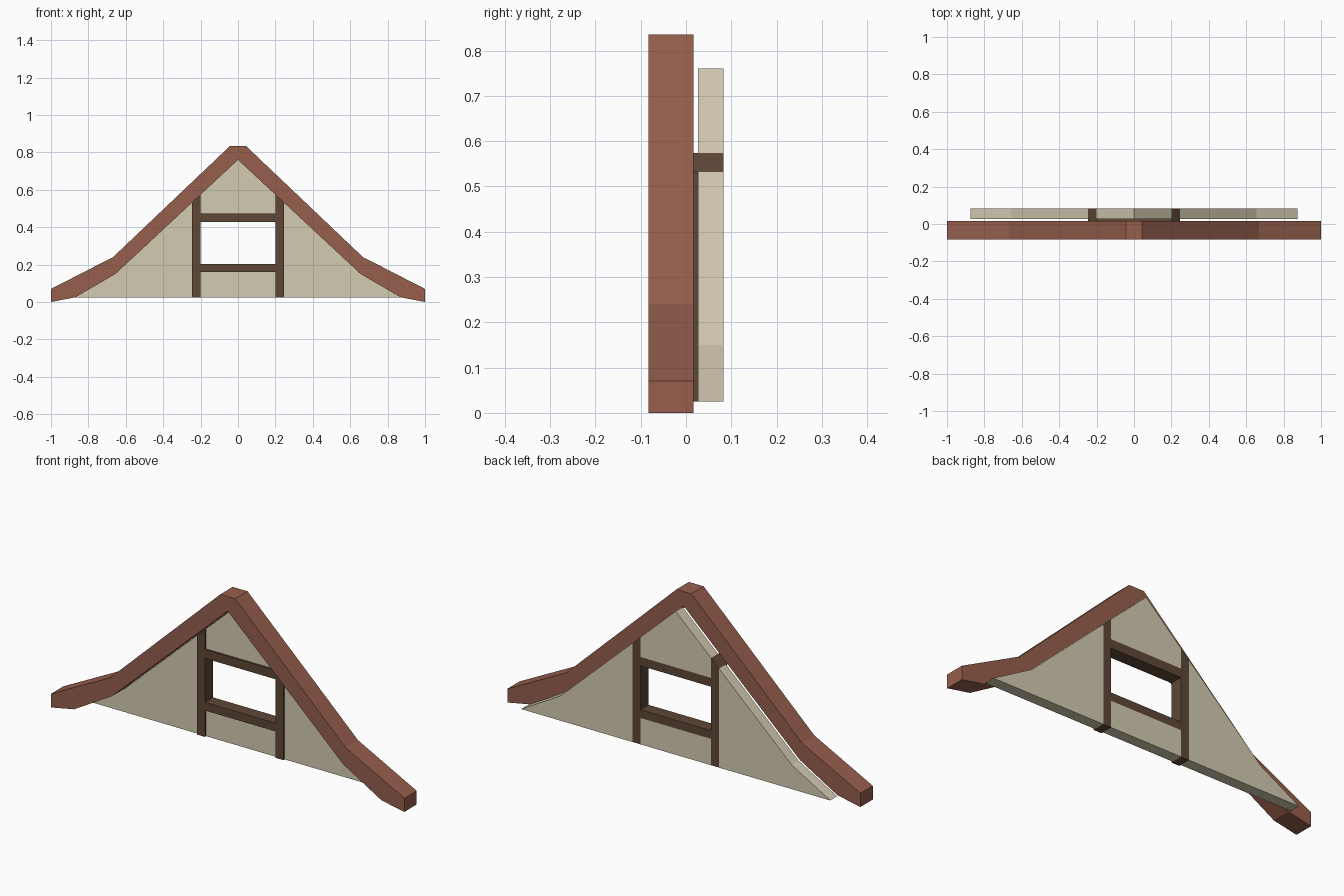
import bpy
import bmesh

cube = bpy.data.objects.get("Cube")
if cube:
    bpy.data.objects.remove(cube, do_unlink=True)


def make_material(name, rgb):
    mat = bpy.data.materials.new(name)
    mat.use_nodes = True
    colour = (*rgb, 1.0)
    mat.diffuse_color = colour
    mat.node_tree.nodes["Principled BSDF"].inputs["Base Color"].default_value = colour
    return mat


red_wood = make_material("red brown wood", (0.305, 0.114, 0.074))
dark_wood = make_material("dark wood", (0.114, 0.063, 0.039))
plaster = make_material("cream plaster", (0.658, 0.597, 0.440))


def extrude_profile(name, profile, front, back, mat):
    """Solid made by pushing an x-z outline from front to back along y."""
    bm = bmesh.new()
    face = bm.faces.new([bm.verts.new((x, front, z)) for x, z in profile])
    grown = bmesh.ops.extrude_face_region(bm, geom=[face])
    moved = [v for v in grown["geom"] if isinstance(v, bmesh.types.BMVert)]
    bmesh.ops.translate(bm, verts=moved, vec=(0, back - front, 0))
    bmesh.ops.recalc_face_normals(bm, faces=bm.faces)
    mesh = bpy.data.meshes.new(name)
    bm.to_mesh(mesh)
    bm.free()
    mesh.materials.append(mat)
    obj = bpy.data.objects.new(name, mesh)
    bpy.context.collection.objects.link(obj)
    return obj


def mirrored(points):
    return [(-x, z) for x, z in reversed(points)]


def rectangle(half_width, low, high):
    return [(-half_width, low), (half_width, low), (half_width, high), (-half_width, high)]


ROOF_FRONT, ROOF_BACK = -0.083, 0.017
WALL_FRONT, BACK = 0.027, 0.083
BASE, PEAK = 0.025, 0.76
POST_IN, POST_OUT = 0.2, 0.245
KNEE = (0.655, 0.15)
SILL_LOW, SILL_HIGH = 0.16, 0.202
HEAD_LOW, HEAD_HIGH = 0.427, 0.472


def slope_height(x):
    return PEAK + (KNEE[1] - PEAK) * x / KNEE[0]


# Bargeboard: flat ridge, steep slopes and flared eaves
outer = [(0.042, 0.835), (0.668, 0.24), (1.0, 0.07)]
inner = [(1.0, 0.0), (0.87, BASE), KNEE]
half = outer + inner
extrude_profile("bargeboard", half + [(0, PEAK)] + mirrored(half),
                ROOF_FRONT, ROOF_BACK, red_wood)

# Side wall panels and window posts, one pair each
side_panel = [(POST_OUT, BASE), (0.875, BASE), KNEE, (POST_OUT, slope_height(POST_OUT))]
post = [(POST_IN, BASE), (POST_OUT, BASE),
        (POST_OUT, slope_height(POST_OUT)), (POST_IN, slope_height(POST_IN))]
for side, shape in (("left", lambda p: p), ("right", mirrored)):
    extrude_profile(side + "_wall_panel", shape(side_panel), WALL_FRONT, BACK, plaster)
    extrude_profile(side + "_post", shape(post), ROOF_BACK, BACK, dark_wood)

# Wall above and below the window opening
shoulder = slope_height(POST_IN)
extrude_profile("upper_wall_panel",
                [(-POST_IN, HEAD_HIGH), (POST_IN, HEAD_HIGH), (POST_IN, shoulder),
                 (0, PEAK), (-POST_IN, shoulder)], WALL_FRONT, BACK, plaster)
extrude_profile("lower_wall_panel", rectangle(POST_IN, BASE, SILL_LOW),
                WALL_FRONT, BACK, plaster)

# Window rails
extrude_profile("window_sill_rail", rectangle(POST_IN, SILL_LOW, SILL_HIGH),
                ROOF_BACK, BACK, dark_wood)
extrude_profile("window_head_rail", rectangle(POST_IN, HEAD_LOW, HEAD_HIGH),
                ROOF_BACK, BACK, dark_wood)
